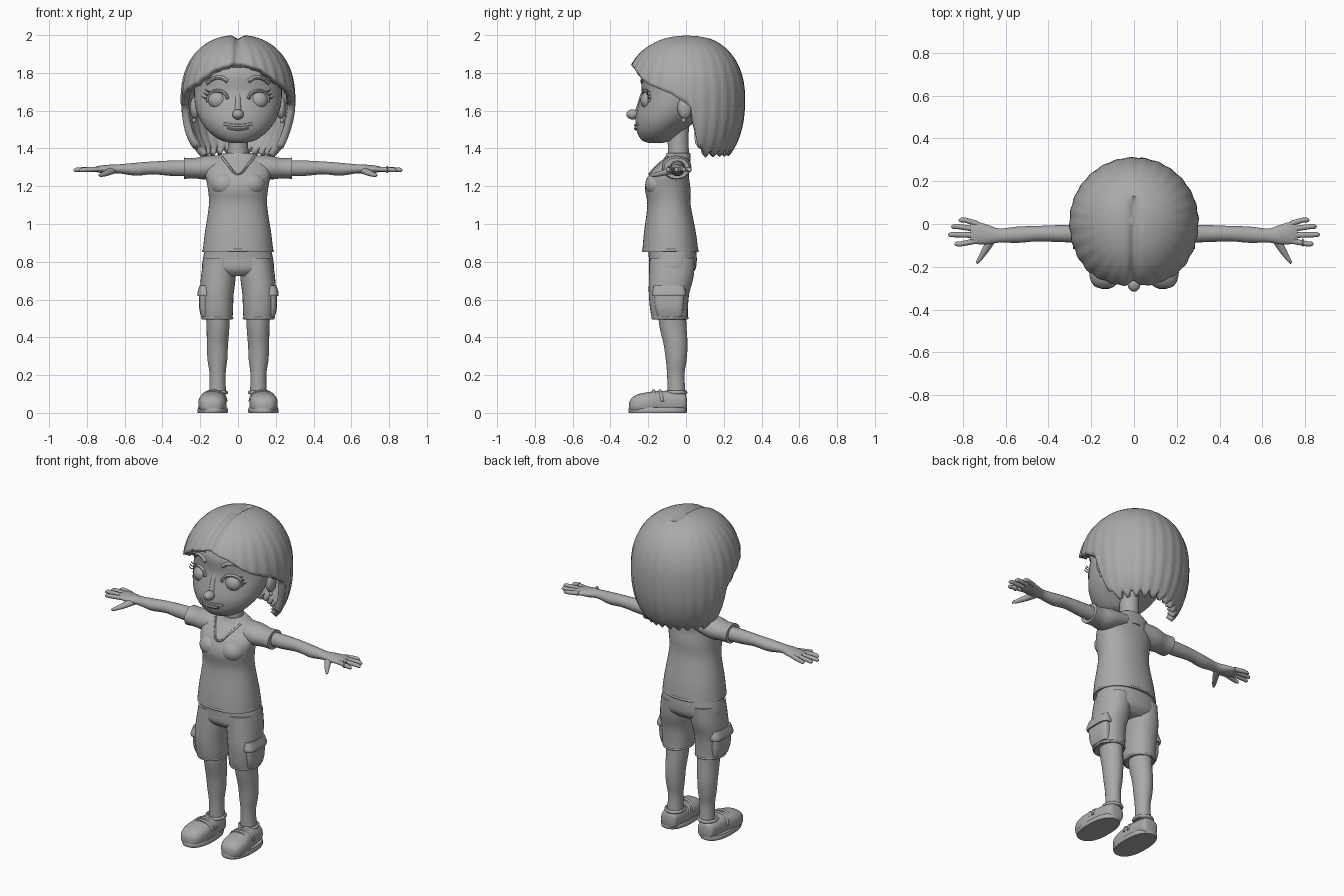
import bpy, bmesh
from math import sin, cos, pi, radians, copysign, asin, exp
from mathutils import Vector

if "Cube" in bpy.data.objects:
    bpy.data.objects.remove(bpy.data.objects["Cube"])

clay = bpy.data.materials.new("clay_grey")
clay.use_nodes = True
clay.diffuse_color = (0.4, 0.4, 0.4, 1)
clay.node_tree.nodes["Principled BSDF"].inputs["Base Color"].default_value = clay.diffuse_color
parts = []


def finish(obj, mirror):
    obj.data.materials.append(clay)
    if mirror:
        obj.modifiers.new("mirror", "MIRROR").use_mirror_merge = False
    parts.append(obj)
    return obj


def from_bmesh(name, bm, mirror=False):
    bmesh.ops.recalc_face_normals(bm, faces=bm.faces)
    mesh = bpy.data.meshes.new(name)
    bm.to_mesh(mesh)
    bm.free()
    obj = bpy.data.objects.new(name, mesh)
    bpy.context.collection.objects.link(obj)
    return finish(obj, mirror)


def spline(rows, t):
    """Catmull-Rom value at t in 0..len(rows)-1."""
    i = min(int(t), len(rows) - 2)
    u = t - i
    a, b, c, d = (rows[min(max(k, 0), len(rows) - 1)] for k in range(i - 1, i + 3))
    return [q + u / 2 * (r - p + u * (2 * p - 5 * q + 4 * r - s + u * (3 * q - p - 3 * r + s)))
            for p, q, r, s in zip(a, b, c, d)]


def loft(name, rings, axis="Z", mirror=False, sides=32, power=2, steps=5):
    """Skin rings of (x, y, z, radius, radius) with smooth in-betweens."""
    bm = bmesh.new()
    loops = []
    for k in range((len(rings) - 1) * steps + 1):
        x, y, z, ra, rb = spline(rings, k / steps)
        loop = []
        for j in range(sides):
            t = 2 * pi * j / sides
            a = ra * copysign(abs(cos(t)) ** (2 / power), cos(t))
            b = rb * copysign(abs(sin(t)) ** (2 / power), sin(t))
            off = {"X": (0, a, b), "Y": (a, 0, b), "Z": (a, b, 0)}[axis]
            p = Vector((x, y, z)) + Vector(off)
            p.z = max(p.z, 0)
            loop.append(bm.verts.new(p))
        loops.append(loop)
    for lo, hi in zip(loops, loops[1:]):
        for j in range(sides):
            n = (j + 1) % sides
            bm.faces.new((lo[j], lo[n], hi[n], hi[j]))
    bm.faces.new(loops[0])
    bm.faces.new(loops[-1])
    return from_bmesh(name, bm, mirror)


def ball(name, loc, size, mirror=False):
    bm = bmesh.new()
    bmesh.ops.create_uvsphere(bm, u_segments=24, v_segments=16, radius=1)
    bmesh.ops.scale(bm, verts=bm.verts, vec=size)
    bmesh.ops.translate(bm, verts=bm.verts, vec=loc)
    return from_bmesh(name, bm, mirror)


def tube(name, points, radius, mirror=False, closed=False):
    curve = bpy.data.curves.new(name, "CURVE")
    curve.dimensions = "3D"
    curve.bevel_depth = radius
    curve.bevel_resolution = 2
    curve.resolution_u = 6
    curve.use_fill_caps = True
    s = curve.splines.new("BEZIER")
    s.bezier_points.add(len(points) - 1)
    s.use_cyclic_u = closed
    for bp, co in zip(s.bezier_points, points):
        bp.co = co
        bp.handle_left_type = bp.handle_right_type = "AUTO"
    obj = bpy.data.objects.new(name, curve)
    bpy.context.collection.objects.link(obj)
    bpy.ops.object.select_all(action="DESELECT")
    bpy.context.view_layer.objects.active = obj
    obj.select_set(True)
    bpy.ops.object.convert(target="MESH")
    return finish(bpy.context.object, mirror)


def oval(x, y, z, rx, ry, n=12):
    return [(x + rx * cos(2 * pi * k / n), y + ry * sin(2 * pi * k / n), z) for k in range(n)]


def on_front(obj, spots):
    """Drop (x, z) spots on to the front of a part."""
    bpy.context.view_layer.update()
    out = []
    for x, z in spots:
        hit, loc, _, _ = obj.ray_cast((x, -1, z), (0, 1, 0))
        out.append(loc.copy() if hit else Vector((x, -0.1, z)))
    return out


# Head and neck
head = loft("head", [(0, -.16, 1.43, .04, .04), (0, -.155, 1.445, .095, .08), (0, -.14, 1.49, .155, .12),
                     (0, -.105, 1.55, .2, .163), (0, -.07, 1.62, .225, .185), (0, -.05, 1.7, .232, .185),
                     (0, -.04, 1.8, .222, .195), (0, -.02, 1.88, .16, .15), (0, 0, 1.93, .05, .05)], sides=48)
loft("neck", [(0, -.04, 1.3, .075, .065), (0, -.04, 1.38, .055, .055), (0, -.045, 1.54, .056, .06)])

# Face
ball("nose", (0, -.282, 1.58), (.03, .034, .027))
loft("nose_bridge", [(0, -.24, 1.58, .022, .035), (0, -.23, 1.64, .02, .027), (0, -.22, 1.7, .015, .015)])
eye = on_front(head, [(.108, 1.655)])[0]
ball("eye", eye + Vector((0, .024, 0)), (.05, .042, .047), True)
lid = [(.108 + .054 * cos(a), 1.655 + .05 * sin(a)) for a in (radians(d) for d in range(-10, 200, 30))]
tube("eyelid", [p + Vector((0, -.003, 0)) for p in on_front(head, lid)], .009, True)
tube("eyebrow", on_front(head, [(.055, 1.755), (.09, 1.775), (.13, 1.77), (.165, 1.745)]), .011, True)
for k in range(3):
    root = on_front(head, [(.148 + .009 * k, 1.7 - .018 * k)])[0]
    tube("eyelash", [root, root + Vector((.015, -.014, .004)), root + Vector((.027, -.015, .014))], .003, True)
mouth = [(x, 1.515 + 1.5 * x * x) for x in (-.075, -.04, 0, .04, .075)]
tube("upper_lip", on_front(head, [(x, z + .007) for x, z in mouth]), .008)
tube("lower_lip", on_front(head, [(x * .7, z - .009) for x, z in mouth]), .011)
ball("ear", (.228, -.005, 1.615), (.026, .04, .058), True)
ball("earring", (.232, -.012, 1.548), (.011, .011, .013), True)

# Bobbed hair: dome with a swept fringe edge and ragged locks
EDGE = [(0, 1.86), (28, 1.82), (50, 1.745), (75, 1.69), (93, 1.62), (101, 1.42), (110, 1.35), (181, 1.36)]


def hair_edge(deg):
    for (a, za), (b, zb) in zip(EDGE, EDGE[1:]):
        if a <= deg <= b:
            z = za + (zb - za) * (deg - a) / (b - a)
            break
    return z + .035 * abs(sin(radians(deg * 14))) ** 2 * (deg > 100)


bm = bmesh.new()
cols, rows = 180, 26
P = 2.25
grid = []
for c in range(cols):
    t = 2 * pi * c / cols
    deg = abs((360 * c / cols + 180) % 360 - 180)
    s = (hair_edge(deg) - 1.66)
    s /= .34 if s > 0 else .4
    end = asin(copysign(abs(s) ** (P / 2), s))
    col = []
    for r in range(1, rows + 1):
        a = pi / 2 + (end - pi / 2) * r / rows
        h = copysign(abs(sin(a)) ** (2 / P), sin(a))
        rad = cos(a) ** (2 / P) * (1 + .008 * sin(t * 28) * (r / rows))
        x = .302 * rad * sin(t)
        y = .01 - (.345 if cos(t) > 0 else .302) * rad * cos(t)
        z = 1.66 + h * (.34 if h > 0 else .4)
        groove = .022 * exp(-(x / .022) ** 2) * (y < .12)
        col.append(bm.verts.new((x, y + groove * rad, z - groove * (1 - rad * .6))))
    grid.append(col)
pole = bm.verts.new((0, .01, 1.98))
for c in range(cols):
    a, b = grid[c], grid[(c + 1) % cols]
    bm.faces.new((pole, a[0], b[0]))
    for r in range(rows - 1):
        bm.faces.new((a[r], a[r + 1], b[r + 1], b[r]))
hair = from_bmesh("hair", bm)
shell = hair.modifiers.new("thickness", "SOLIDIFY")
shell.thickness = .04
shell.offset = -1

# Shirt
shirt = loft("shirt", [(0, -.083, .852, .187, .148), (0, -.085, .95, .176, .138), (0, -.09, 1.1, .154, .115),
                       (0, -.097, 1.19, .16, .12), (0, -.09, 1.26, .173, .105), (0, -.065, 1.315, .165, .085),
                       (0, -.045, 1.35, .125, .07), (0, -.04, 1.375, .075, .062)], sides=48, power=2.2)
tube("shirt_hem", oval(0, -.083, .86, .182, .143, 20), .008, closed=True)
ball("bust", (.07, -.15, 1.21), (.075, .066, .065), True)
loft("sleeve", [(.06, -.045, 1.315, .07, .045), (.16, -.05, 1.3, .078, .062), (.23, -.05, 1.295, .066, .054),
                (.285, -.05, 1.295, .068, .056)], "X", True)
tube("neckline", on_front(shirt, [(-.085, 1.355), (-.05, 1.31), (0, 1.265), (.05, 1.31), (.085, 1.355)]), .007)

# Arms and hands
loft("arm", [(.2, -.045, 1.295, .042, .042), (.34, -.045, 1.295, .04, .041), (.45, -.045, 1.297, .036, .034),
             (.54, -.05, 1.29, .038, .034), (.63, -.054, 1.292, .033, .024), (.68, -.05, 1.29, .045, .024),
             (.735, -.042, 1.29, .052, .018), (.765, -.04, 1.29, .045, .01)], "X", True)
for name, y0, x1, y1 in (("little_finger", 0, .82, .018), ("ring_finger", -.025, .855, -.012),
                         ("middle_finger", -.052, .87, -.05), ("index_finger", -.077, .84, -.093)):
    loft(name, [(.73, y0, 1.29, .014, .013), (x1 - .03, y1, 1.288, .012, .012),
                (x1 - .008, y1, 1.285, .01, .01), (x1, y1, 1.284, .003, .003)], "X", True, 12)
loft("thumb", [(.66, -.06, 1.287, .025, .02), (.69, -.115, 1.272, .02, .016), (.715, -.155, 1.262, .014, .012),
               (.73, -.178, 1.258, .009, .008), (.732, -.186, 1.257, .003, .003)], "Y", True, 16)
tube("finger_ring", [(.79, -.086 + .015 * cos(k), 1.289 + .015 * sin(k)) for k in range(6)], .004, closed=True)

# Shorts with cargo pockets
loft("shorts_seat", [(0, -.075, .9, .165, .125), (0, -.07, .82, .185, .127), (0, -.072, .76, .188, .122),
                     (0, -.075, .725, .15, .09)], power=2.3)
loft("shorts_leg", [(.11, -.085, .497, .081, .095), (.111, -.09, .55, .085, .1), (.112, -.09, .63, .089, .107),
                    (.104, -.078, .72, .092, .118), (.096, -.072, .82, .085, .12)], mirror=True, power=2.2)
tube("shorts_cuff", oval(.11, -.085, .502, .079, .092), .007, True, True)
loft("pocket", [(.165, -.085, .51, .03, .065), (.17, -.088, .56, .036, .075), (.17, -.09, .64, .034, .08),
                (.165, -.09, .66, .03, .07)], mirror=True, power=3.5)
loft("pocket_flap", [(.174, -.09, .618, .04, .088), (.174, -.09, .635, .041, .09), (.168, -.09, .675, .035, .08)],
     mirror=True, power=3.5)

# Legs
loft("leg", [(.107, -.075, .53, .064, .074), (.106, -.068, .45, .06, .071), (.109, -.055, .36, .056, .063),
             (.109, -.052, .28, .052, .055), (.108, -.054, .2, .042, .046), (.108, -.05, .1, .045, .048)],
     mirror=True)

# Shoes
loft("shoe", [(.125, .004, .05, .03, .03), (.125, -.008, .052, .05, .05), (.127, -.06, .055, .06, .058),
              (.13, -.13, .055, .067, .062), (.135, -.2, .05, .075, .06), (.137, -.26, .045, .067, .052),
              (.138, -.292, .04, .045, .034), (.138, -.302, .036, .015, .014)], "Y", True, power=2.5)
loft("shoe_sole", [(.134, -.15, 0, .078, .152), (.134, -.15, .012, .081, .155), (.134, -.15, .028, .077, .152)],
     mirror=True, power=2.4)
tube("shoe_collar", oval(.112, -.055, .108, .05, .053), .01, True, True)
for y in (-.125, -.16):
    tube("shoe_strap", [(.13 + .066 * cos(k * pi / 6), y - .012 * sin(k * pi / 6), .06 + .056 * sin(k * pi / 6))
                        for k in range(7)], .009, True)

# Smooth shading with sharp edges kept
bpy.ops.object.select_all(action="DESELECT")
for obj in parts:
    obj.select_set(True)
bpy.context.view_layer.objects.active = parts[0]
bpy.ops.object.shade_smooth_by_angle(angle=radians(45))
